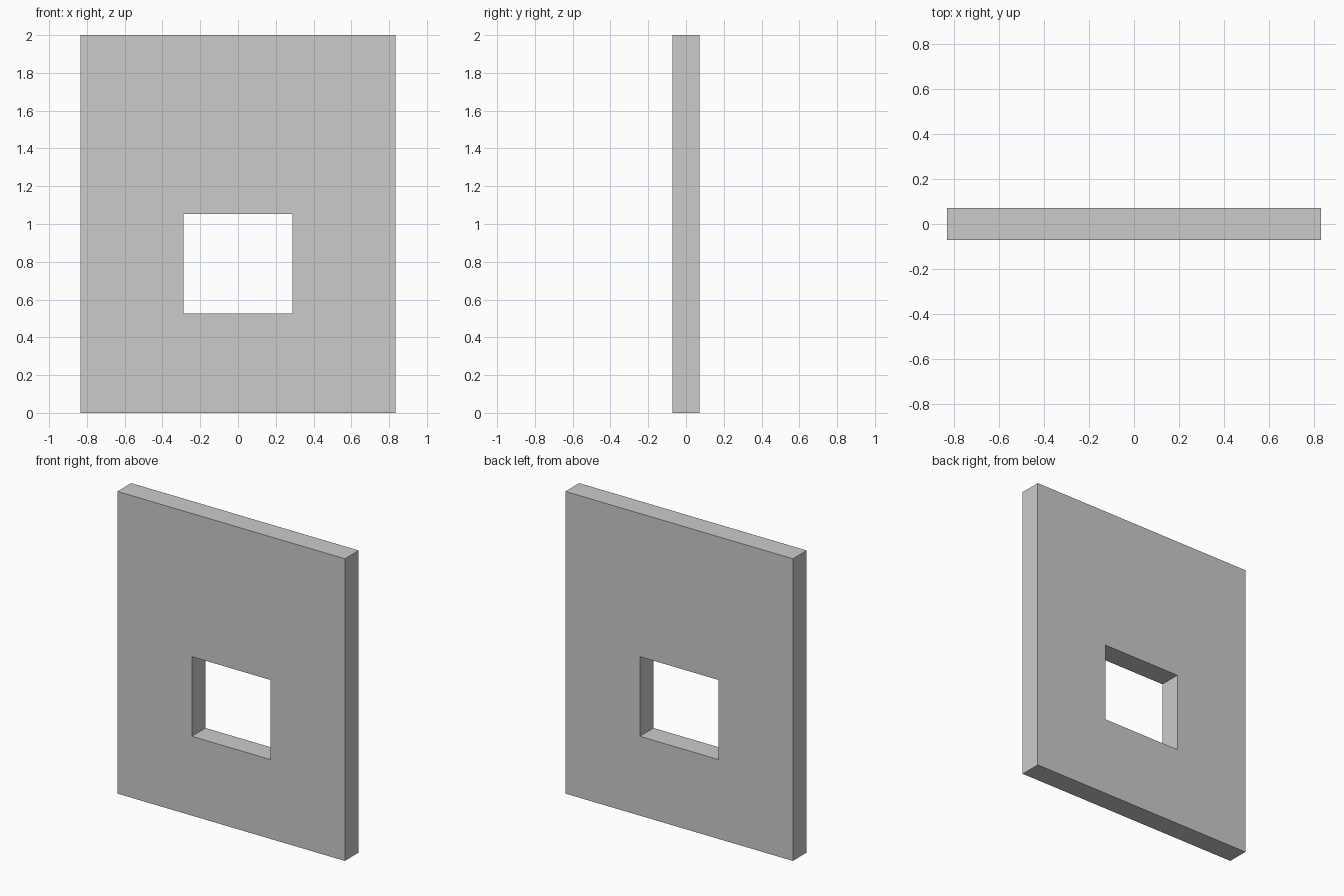
import bpy, bmesh

if "Cube" in bpy.data.objects:
    bpy.data.objects.remove(bpy.data.objects["Cube"])

HALF_W, HEIGHT, HALF_T = 0.833, 2.0, 0.072
HOLE_X, HOLE_Z0, HOLE_Z1 = 0.288, 0.525, 1.052


def rectangle(bm, half_x, z0, z1, y):
    corners = [(-half_x, z0), (half_x, z0), (half_x, z1), (-half_x, z1)]
    return [bm.verts.new((x, y, z)) for x, z in corners]


# wall panel with a window opening: four rectangular loops bridged into a closed ring
bm = bmesh.new()
loops = [
    rectangle(bm, HALF_W, 0, HEIGHT, -HALF_T),
    rectangle(bm, HOLE_X, HOLE_Z0, HOLE_Z1, -HALF_T),
    rectangle(bm, HOLE_X, HOLE_Z0, HOLE_Z1, HALF_T),
    rectangle(bm, HALF_W, 0, HEIGHT, HALF_T),
]
for k in range(4):
    a, b = loops[k], loops[(k + 1) % 4]
    for i in range(4):
        j = (i + 1) % 4
        bm.faces.new((a[i], a[j], b[j], b[i]))
bmesh.ops.recalc_face_normals(bm, faces=bm.faces[:])

mesh = bpy.data.meshes.new("wall_panel")
bm.to_mesh(mesh)
bm.free()
wall = bpy.data.objects.new("wall_panel", mesh)
bpy.context.collection.objects.link(wall)
